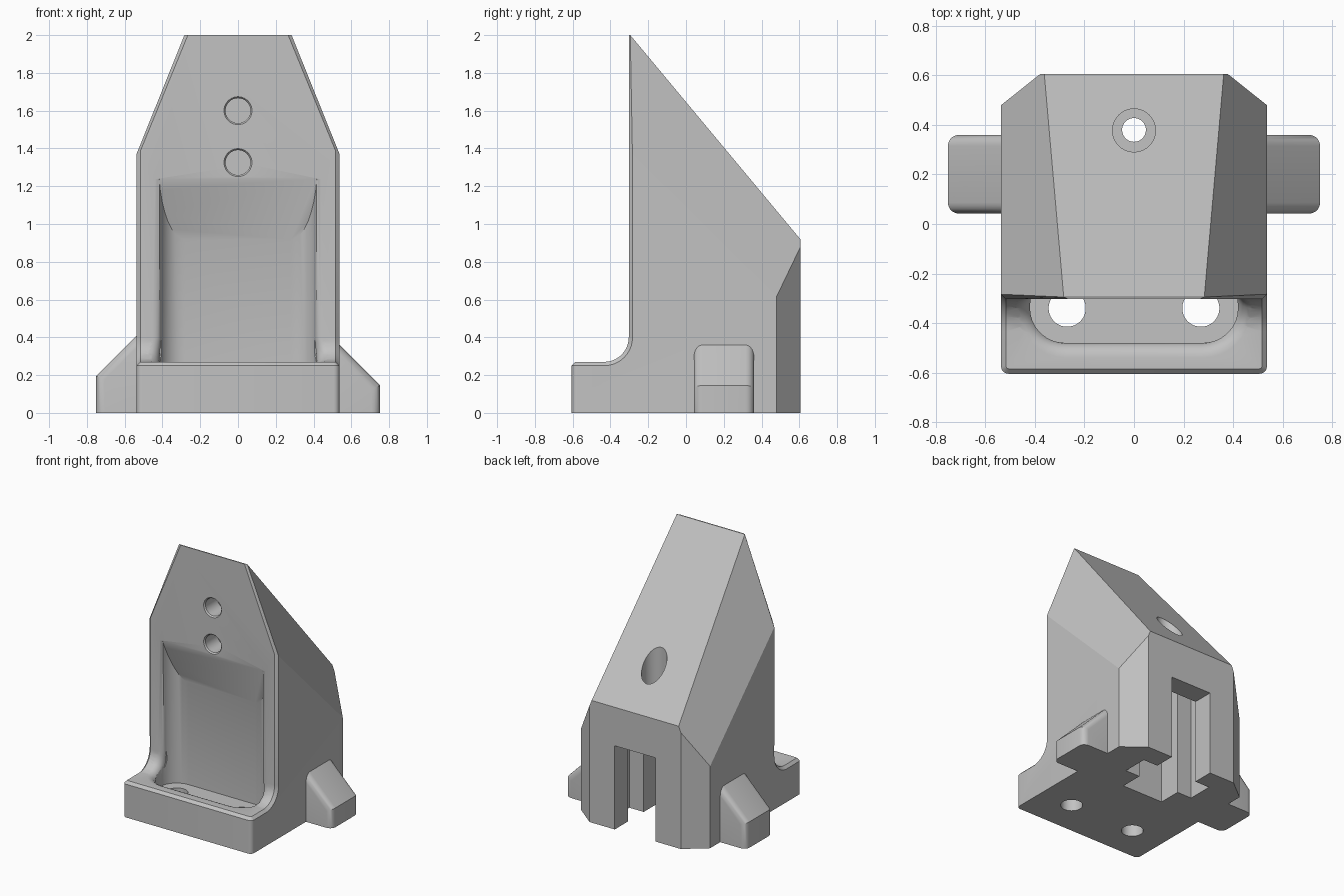
import bpy, bmesh, math

if "Cube" in bpy.data.objects:
    bpy.data.objects.remove(bpy.data.objects["Cube"])

grey = bpy.data.materials.new("plain grey")
grey.use_nodes = True
grey.diffuse_color = (0.54, 0.54, 0.54, 1)
grey.node_tree.nodes["Principled BSDF"].inputs["Base Color"].default_value = (0.54, 0.54, 0.54, 1)


def finish(bm, name):
    bmesh.ops.recalc_face_normals(bm, faces=bm.faces[:])
    mesh = bpy.data.meshes.new(name)
    bm.to_mesh(mesh)
    bm.free()
    mesh.materials.append(grey)
    obj = bpy.data.objects.new(name, mesh)
    bpy.context.collection.objects.link(obj)
    return obj


def loft(rings):
    """Closed solid through equally long rings of points."""
    bm = bmesh.new()
    loops = [[bm.verts.new(p) for p in ring] for ring in rings]
    n = len(loops[0])
    for a, b in zip(loops, loops[1:]):
        for i in range(n):
            bm.faces.new((a[i], a[(i + 1) % n], b[(i + 1) % n], b[i]))
    bm.faces.new(loops[0])
    bm.faces.new(loops[-1])
    bmesh.ops.recalc_face_normals(bm, faces=bm.faces[:])
    return bm


def disc(r, n=40):
    return [(r * math.cos(math.tau * i / n), r * math.sin(math.tau * i / n)) for i in range(n)]


cutters = []


def upright_cut(outline, z0, z1, name):
    cutters.append(finish(loft([[(x, y, z) for x, y in outline] for z in (z0, z1)]), name))


def upright_hole(x, y, r, z0, z1):
    upright_cut([(x + a, y + b) for a, b in disc(r)], z0, z1, "hole_cutter")


# Main body: side profile with a filleted ledge
W, Y, FACE, LEDGE, R = 0.537, 0.605, -0.303, 0.27, 0.13
profile = [(-Y, 0), (Y, 0), (Y, 0.92), (FACE + 0.008, 2), (FACE, 2)]
for i in range(11):
    a = math.pi / 2 * (1 - i / 10)
    profile.append((FACE - R + R * math.sin(a), LEDGE + R - R * math.cos(a)))
profile.append((-Y, LEDGE))
bm = loft([[(x, y, z) for y, z in profile] for x in (-W, W)])

# Slanted upper sides and cut rear corners
for s in (-1, 1):
    for point, normal in (((W, FACE, 1.39), (0.476, 0.1925, 0.195)),
                          ((W, 0.48, 0), (0.125, 0.157, 0))):
        geom = bm.verts[:] + bm.edges[:] + bm.faces[:]
        cut = bmesh.ops.bisect_plane(bm, geom=geom, dist=1e-5, clear_outer=True,
                                     plane_co=(s * point[0], point[1], point[2]),
                                     plane_no=(s * normal[0], normal[1], normal[2]))
        edges = [e for e in cut["geom_cut"] if isinstance(e, bmesh.types.BMEdge)]
        bmesh.ops.holes_fill(bm, edges=edges, sides=0)
bmesh.ops.recalc_face_normals(bm, faces=bm.faces[:])

# Rounded upright front corners, then a chamfer round the front rim
corners = [e for e in bm.edges
           if all(v.co.y < -Y + 0.001 for v in e.verts)
           and abs(e.verts[0].co.z - e.verts[1].co.z) > 0.1]
bmesh.ops.bevel(bm, geom=corners, offset=0.03, segments=5, profile=0.5, affect='EDGES')
rim = [e for e in bm.edges
       if all(v.co.y < FACE + 0.004 and v.co.z > 0.2 for v in e.verts)
       and not all(v.co.z > 1.99 for v in e.verts)
       and e.calc_face_angle(0) > math.radians(22)]
bmesh.ops.bevel(bm, geom=rim, offset=0.02, segments=1, affect='EDGES')
body = finish(bm, "body")

# Front pocket: rounded plan, flat floor, steep ceiling
HALF, FRONT, BACK, RAD, SLOPE = 0.42, -0.48, -0.19, 0.14, 2.85
plan = []
for side, cy, start in ((1, BACK - RAD, 0), (-1, BACK - RAD, 90), (-1, FRONT + RAD, 180), (1, FRONT + RAD, 270)):
    for i in range(10):
        a = math.radians(start + 10 * i)
        plan.append((side * (HALF - RAD) + RAD * math.cos(a), cy + RAD * math.sin(a)))
cutters.append(finish(loft([[(x, y, 0.15) for x, y in plan],
                            [(x, y, 1.24 - SLOPE * (y - FACE)) for x, y in plan]]), "pocket_cutter"))

# Soft lip of the pocket: strips that follow the front surface and narrow with depth
LIP = 0.06


def lip_rows(depth, flare):
    rows = []
    for i in range(9):
        a = math.pi / 2 * (1 - i / 8)
        y = FRONT + RAD - (RAD + flare) * math.sin(a)
        half = HALF - RAD - 0.005 + (RAD + flare) * math.cos(a)
        t = math.asin(max(0, y - FACE + R) / R)
        rows.append((half, min(y, FACE - R) + (R + depth) * math.sin(t), LEDGE + R - (R + depth) * math.cos(t)))
    # The lip grows shallower and narrower up the fillet
    for t, deep, wide in ((0.95, 1, 1), (1.15, 0.85, 0.95), (1.35, 0.65, 0.85), (math.pi / 2, 0.5, 0.75)):
        reach = R + depth * deep
        rows.append((HALF - 0.02 + 0.015 * deep + flare * wide, FACE - R + reach * math.sin(t),
                     LEDGE + R - reach * math.cos(t)))
    rows.append((HALF - 0.02 + flare * 0.65, FACE + depth * 0.35, 1.238 - SLOPE * depth * 0.35))
    return rows


layers = [lip_rows(-0.02, LIP)]
for i in range(6):
    b = math.pi / 2 * i / 5
    layers.append(lip_rows(LIP * (1 - math.cos(b)), LIP * (1 - math.sin(b))))
bm = bmesh.new()
grid = [[[bm.verts.new((s * h, y, z)) for s in (-1, 1)] for h, y, z in rows] for rows in layers]
for layer in (grid[0], grid[-1]):
    for a, b in zip(layer, layer[1:]):
        bm.faces.new((a[0], a[1], b[1], b[0]))
for low, high in zip(grid, grid[1:]):
    for s in (0, 1):
        for j in range(len(low) - 1):
            bm.faces.new((low[j][s], low[j + 1][s], high[j + 1][s], high[j][s]))
    for j in (0, -1):
        bm.faces.new((low[j][0], low[j][1], high[j][1], high[j][0]))
cutters.append(finish(bm, "lip_cutter"))

# Tall cross-shaped cavity from below, with a lower slot out to the back
MOUTH = 0.17
half_cross = [(MOUTH, 0.45), (0.29, 0.45), (0.29, 0.26), (MOUTH, 0.26), (MOUTH, 0.09)]
cross = half_cross + [(-x, y) for x, y in reversed(half_cross)]
upright_cut(cross, -0.1, 0.87, "cavity_cutter")
upright_cut([(MOUTH, 0.3), (MOUTH, 0.75), (-MOUTH, 0.75), (-MOUTH, 0.3)], -0.12, 0.63, "slot_cutter")

# Screw holes: stepped one from the slope, two in the floor, two in the face
upright_hole(0, 0.378, 0.087, 0.97, 1.6)
upright_hole(0, 0.38, 0.048, 0.8, 1.1)
for x in (-0.27, 0.27):
    upright_hole(x, -0.34, 0.075, -0.1, 0.2)
for z in (1.325, 1.6):
    rings = [[(a, y, z + b) for a, b in disc(r)]
             for y, r in ((-0.4, 0.074), (FACE, 0.074), (FACE + 0.01, 0.066), (FACE + 0.15, 0.066))]
    cutters.append(finish(loft(rings), "face_hole_cutter"))

for c in cutters:
    mod = body.modifiers.new(c.name, 'BOOLEAN')
    mod.operation, mod.solver, mod.object = 'DIFFERENCE', 'EXACT', c
bpy.context.view_layer.update()
deps = bpy.context.evaluated_depsgraph_get()
result = bpy.data.meshes.new_from_object(body.evaluated_get(deps))
body.modifiers.clear()
body.data = result
for c in cutters:
    bpy.data.objects.remove(c)

# Side lugs with sloping tops
lugs = []
for s, top, name in ((1, 0.145, "left_lug"), (-1, 0.195, "right_lug")):
    outline = [(0.5, 0), (0.752, 0), (0.752, top), (0.5, top + 0.252)]
    bm = loft([[(s * x, y, z) for x, z in outline] for y in (0.042, 0.36)])
    soft = [e for e in bm.edges
            if abs(e.verts[0].co.y - e.verts[1].co.y) < 0.01
            and any(abs(v.co.x) > 0.7 and v.co.z > 0.1 for v in e.verts)]
    bmesh.ops.bevel(bm, geom=soft, offset=0.045, segments=5, profile=0.5, affect='EDGES')
    lugs.append(finish(bm, name))

# Smooth the curved faces only
bpy.ops.object.select_all(action='DESELECT')
for obj in [body] + lugs:
    obj.select_set(True)
bpy.context.view_layer.objects.active = body
bpy.ops.object.shade_smooth_by_angle(angle=math.radians(25))
